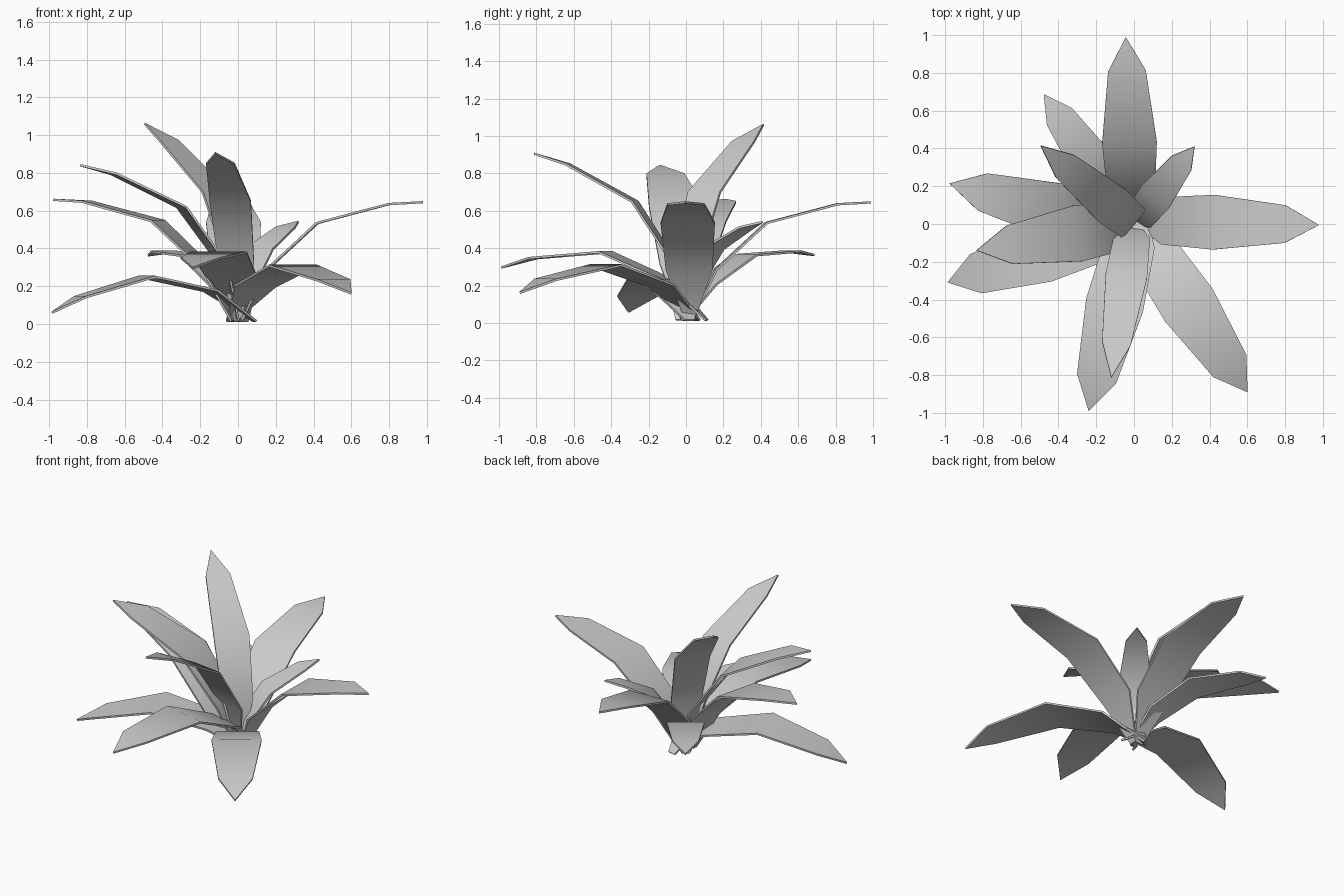
import bpy, bmesh
from math import radians
from mathutils import Matrix, Vector

cube = bpy.data.objects.get("Cube")
if cube:
    bpy.data.objects.remove(cube, do_unlink=True)

grey = bpy.data.materials.new("leaf_grey")
grey.use_nodes = True
grey.diffuse_color = (0.6, 0.6, 0.6, 1)
grey.node_tree.nodes["Principled BSDF"].inputs["Base Color"].default_value = (0.6, 0.6, 0.6, 1)

# Arching leaf profile: reach, height, half width
PROFILE = [(0, 0, 0.025), (0.13, 0.27, 0.125), (0.40, 0.52, 0.145), (0.78, 0.62, 0.10)]
TIP = (0.96, 0.63)


def make_leaf(name, base, azimuth, tilt, scale, width):
    """Thin arched blade, tilted up or down and turned about the plant."""
    bm = bmesh.new()
    rows = [[bm.verts.new((r, side * w * width, z)) for side in (-1, 1)] for r, z, w in PROFILE]
    tip = bm.verts.new((TIP[0], 0, TIP[1]))
    for (a, b), (c, d) in zip(rows, rows[1:]):
        bm.faces.new((a, c, d, b))
    bm.faces.new((rows[-1][0], tip, rows[-1][1]))
    turn = Matrix.Rotation(radians(azimuth), 4, 'Z') @ Matrix.Rotation(radians(-tilt), 4, 'Y')
    place = Matrix.Translation(Vector((base[0], base[1], 0.015)))
    bm.transform(place @ turn @ Matrix.Scale(scale, 4))
    mesh = bpy.data.meshes.new(name)
    bm.to_mesh(mesh)
    bm.free()
    mesh.materials.append(grey)
    leaf = bpy.data.objects.new(name, mesh)
    bpy.context.collection.objects.link(leaf)
    thick = leaf.modifiers.new("thickness", 'SOLIDIFY')
    thick.thickness = 0.012
    thick.offset = 0
    # Smooth along the arch, crisp at the rim
    bpy.ops.object.select_all(action='DESELECT')
    leaf.select_set(True)
    bpy.context.view_layer.objects.active = leaf
    bpy.ops.object.modifier_apply(modifier=thick.name)
    bpy.ops.object.shade_smooth_by_angle(angle=radians(60))


# name, base, azimuth, tilt, scale, relative width
LEAVES = [
    ("left_leaf", (0.02, 0.02), -1.5, 0, 1.0, 1.0),
    ("back_leaf", (-0.01, 0.03), 92, 0, 1.0, 1.0),
    ("right_back_leaf", (-0.03, -0.03), 165.5, 0, 1.02, 1.0),
    ("right_raised_leaf", (0, 0), 189.5, 11, 1.03, 1.0),
    ("right_low_leaf", (0.09, 0.02), 197, -31, 0.98, 1.1),
    ("tall_back_leaf", (0, 0), 140, 25, 1.07, 0.72),
    ("short_right_back_leaf", (0.01, -0.01), 125, -11, 0.80, 1.0),
    ("small_left_back_leaf", (0, 0), 52, 12, 0.645, 1.0),
    ("front_low_leaf", (0.03, 0.11), -103.8, -19.3, 1.015, 1.05),
    ("front_raised_leaf", (0, 0), -98.4, 14, 1.055, 0.72),
    ("front_left_low_leaf", (-0.04, 0.06), -56, -26, 1.005, 1.05),
]
for spec in LEAVES:
    make_leaf(*spec)
